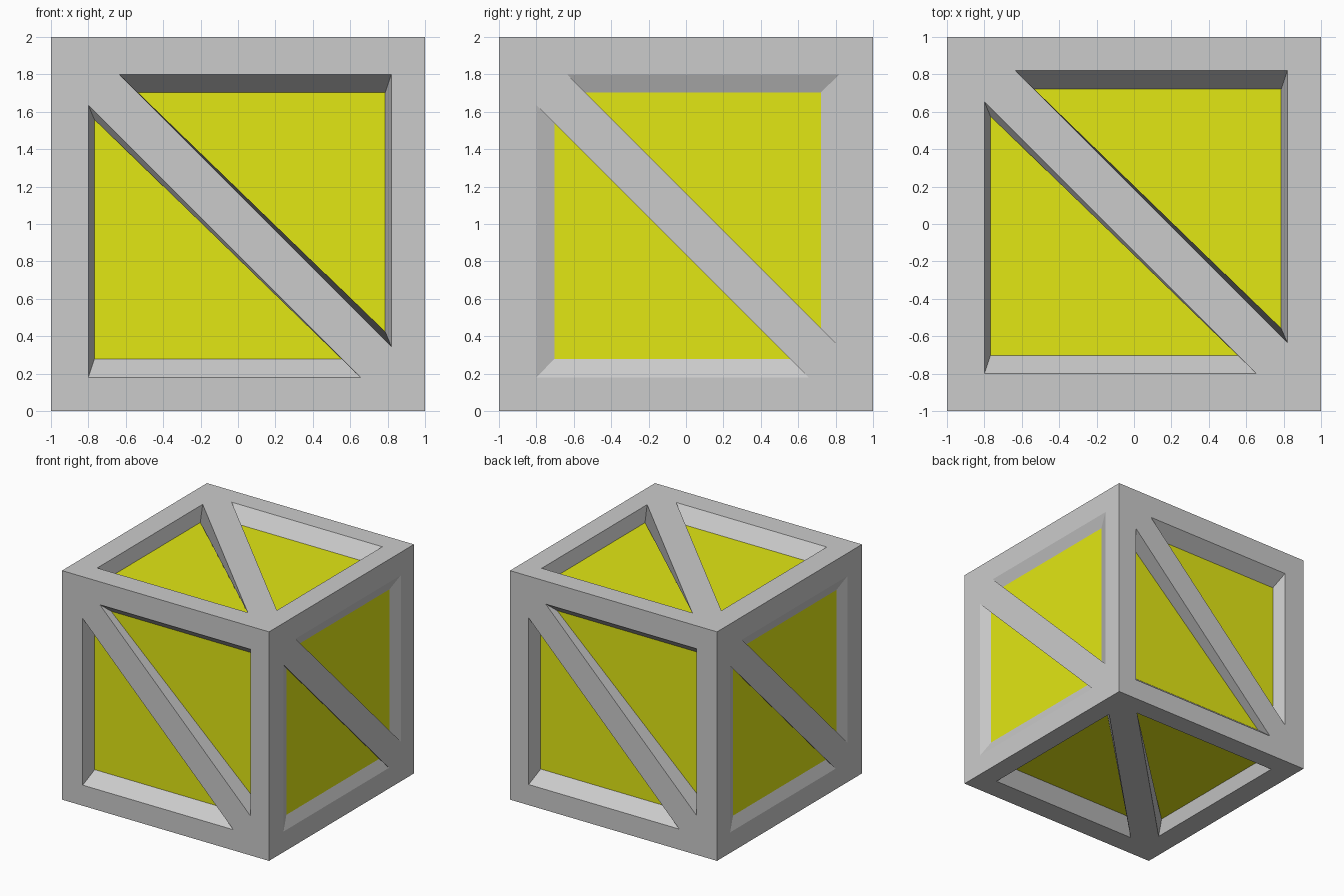
import bpy, bmesh
from mathutils import Vector

if "Cube" in bpy.data.objects:
    bpy.data.objects.remove(bpy.data.objects["Cube"])

X, Y, Z = Vector((1, 0, 0)), Vector((0, 1, 0)), Vector((0, 0, 1))
INSET = Vector((0.96, 0.88, 0.88))   # recessed panels are the openings scaled toward the centre
LEG = 1.455                          # short side of each triangular opening


def rim(d):
    """Distance from the centre to the opening edge in direction d."""
    return 0.80 if d in (-X, -Y, Z) else 0.82


def add_side(bm, n, u, v):
    """One crate side: border, diagonal brace and two recessed triangles."""
    def face(pts):
        return bm.faces.new([bm.verts.new(p + Z) for p in pts])

    tl, tr, br, bl = n - u + v, n + u + v, n + u - v, n - u - v
    b = n - u * rim(-u) - v * rim(-v)
    a, c = b + v * LEG, b + u * LEG
    e = n + u * rim(u) + v * rim(v)
    d, f = e - u * LEG, e - v * LEG
    # border strips and brace
    for pts in ((tl, bl, b, a), (bl, br, c, b), (tr, tl, d, e),
                (br, tr, e, f), (tl, a, c, br, f, d)):
        face(pts)
    # sloped walls and sunken panels
    for tri in ((a, b, c), (f, e, d)):
        low = [p * INSET for p in tri]
        for i in range(3):
            j = (i + 1) % 3
            face((tri[i], tri[j], low[j], low[i]))
        face(low).material_index = 1


def make_object(bm, name, keep, mat=None):
    part = bm.copy()
    drop = [f for f in part.faces if f.material_index != keep]
    bmesh.ops.delete(part, geom=drop, context='FACES')
    for f in part.faces:
        f.material_index = 0
    me = bpy.data.meshes.new(name)
    part.to_mesh(me)
    part.free()
    if mat:
        me.materials.append(mat)
    bpy.context.collection.objects.link(bpy.data.objects.new(name, me))


# six sides: outward normal, right and up directions
bm = bmesh.new()
for n, u, v in ((-Y, X, Z), (X, Y, Z), (Y, -X, Z), (-X, -Y, Z),
                (Z, X, Y), (-Z, X, -Y)):
    add_side(bm, n, u, v)
bmesh.ops.remove_doubles(bm, verts=bm.verts, dist=0.0005)
bmesh.ops.recalc_face_normals(bm, faces=bm.faces)

# grey frame and yellow panels
yellow = bpy.data.materials.new("yellow_panel")
yellow.diffuse_color = (0.76, 0.8, 0.007, 1)
yellow.use_nodes = True
yellow.node_tree.nodes["Principled BSDF"].inputs["Base Color"].default_value = yellow.diffuse_color
make_object(bm, "crate_frame", 0)
make_object(bm, "crate_panels", 1, yellow)
bm.free()
